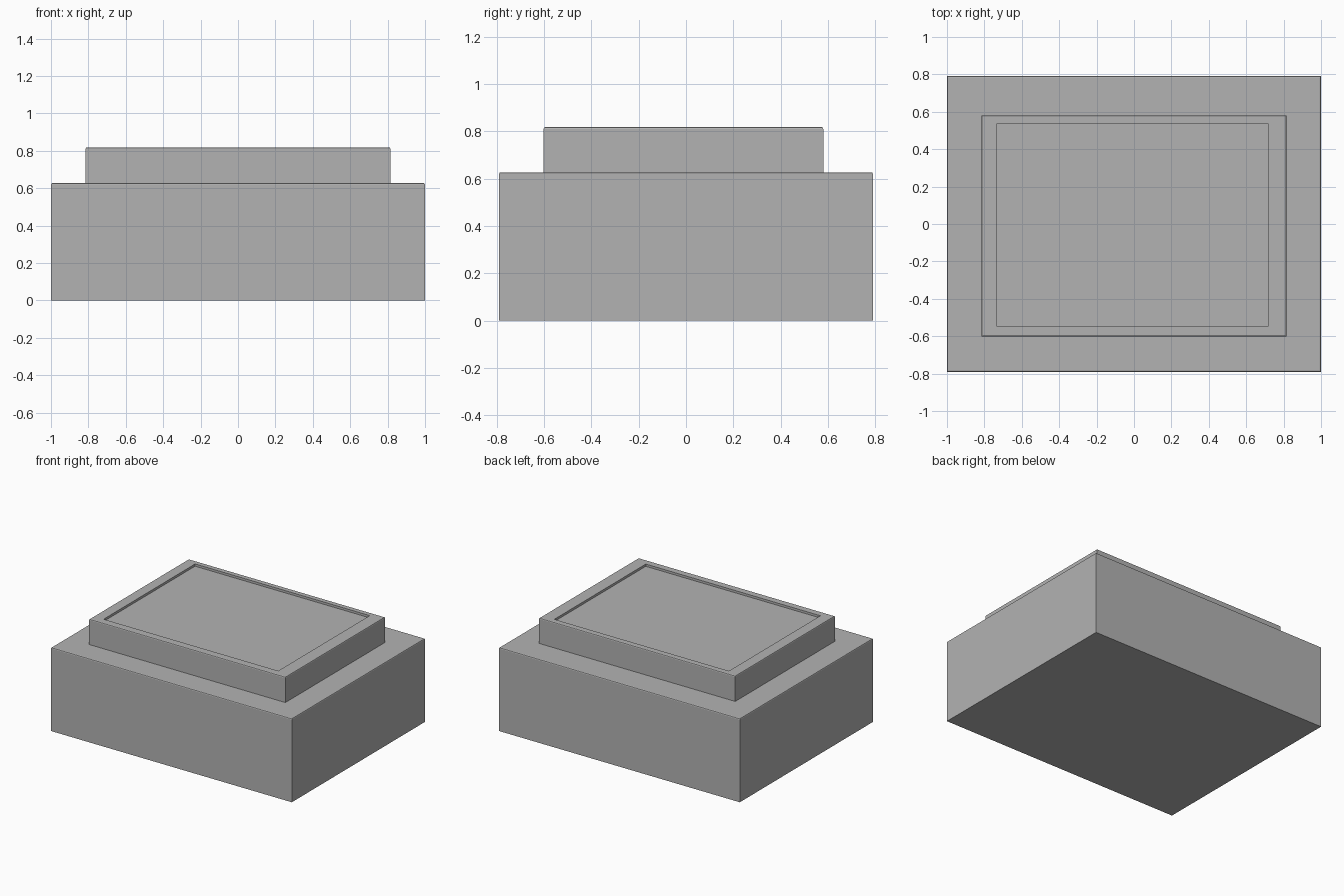
import bpy, bmesh

if "Cube" in bpy.data.objects:
    bpy.data.objects.remove(bpy.data.objects["Cube"])

# Dark grey finish
grey = bpy.data.materials.new("dark_grey")
grey.diffuse_color = (0.45, 0.45, 0.45, 1)
grey.use_nodes = True
grey.node_tree.nodes["Principled BSDF"].inputs["Base Color"].default_value = grey.diffuse_color

def block(name, x0, x1, y0, y1, z0, z1, bevel, recess=None):
    """Box with softened top edges and an optional recessed top panel."""
    bm = bmesh.new()
    bmesh.ops.create_cube(bm, size=1)
    for v in bm.verts:
        v.co = (x1 if v.co.x > 0 else x0,
                y1 if v.co.y > 0 else y0,
                z1 if v.co.z > 0 else z0)
    # soften the top rim
    rim = [e for e in bm.edges if all(v.co.z > z1 - 1e-5 for v in e.verts)]
    bmesh.ops.bevel(bm, geom=rim, offset=bevel, segments=2, profile=0.5, affect='EDGES')
    if recess:
        rx0, rx1, ry0, ry1, depth = recess
        bm.normal_update()
        top = max((f for f in bm.faces if f.normal.z > 0.99), key=lambda f: f.calc_area())
        cx, cy = (x0 + x1) / 2, (y0 + y1) / 2
        # inner border, then sink the panel
        bmesh.ops.inset_individual(bm, faces=[top], thickness=0.02)
        for v in top.verts:
            v.co.x = rx1 if v.co.x > cx else rx0
            v.co.y = ry1 if v.co.y > cy else ry0
        panel = bmesh.ops.extrude_discrete_faces(bm, faces=[top])['faces'][0]
        for v in panel.verts:
            v.co.z -= depth
    bmesh.ops.recalc_face_normals(bm, faces=bm.faces)
    mesh = bpy.data.meshes.new(name)
    bm.to_mesh(mesh)
    bm.free()
    mesh.materials.append(grey)
    obj = bpy.data.objects.new(name, mesh)
    bpy.context.collection.objects.link(obj)
    return obj

# Large lower body
block("base_block", -1, 1, -0.79, 0.79, 0, 0.627, 0.008)

# Raised tray with a shallow sunken panel
block("top_tray", -0.815, 0.815, -0.602, 0.58, 0.6, 0.818, 0.008,
      recess=(-0.733, 0.717, -0.547, 0.538, 0.017))
